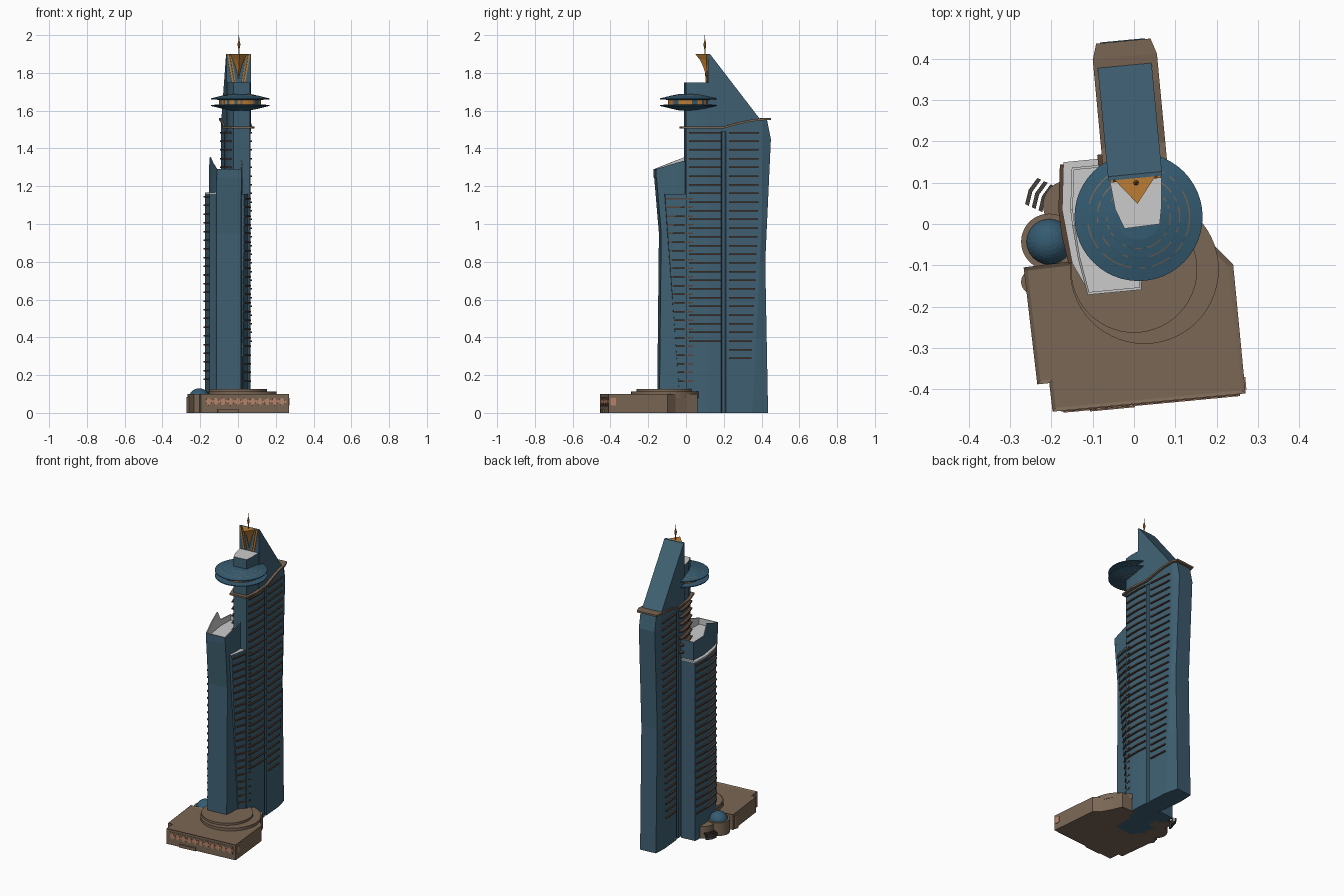
import bpy, bmesh, math, random
from mathutils import Matrix, Vector

if "Cube" in bpy.data.objects:
    bpy.data.objects.remove(bpy.data.objects["Cube"])

random.seed(4)
ROT = math.radians(5.4)          # plan rotation of the whole complex


def mat(name, r, g, b):
    m = bpy.data.materials.new(name)
    m.diffuse_color = (r, g, b, 1)
    m.use_nodes = True
    m.node_tree.nodes["Principled BSDF"].inputs["Base Color"].default_value = m.diffuse_color
    return m


GLASS = mat("blue_glass", .050, .118, .170)
STONE = mat("brown_stone", .195, .135, .090)
WHITE = mat("white_roof", .60, .60, .60)
ORANGE = mat("orange_metal", .50, .20, .035)
SLAT = mat("dark_brown_slat", .10, .055, .036)
COPPER = mat("copper_panel", .48, .235, .15)
DARK = mat("dark_metal", .06, .05, .045)
DISC = mat("disc_glass", .035, .105, .165)


def finish(name, bm, mats, local=True, smooth=False):
    bmesh.ops.recalc_face_normals(bm, faces=bm.faces)
    me = bpy.data.meshes.new(name)
    bm.to_mesh(me)
    bm.free()
    for m in mats:
        me.materials.append(m)
    ob = bpy.data.objects.new(name, me)
    bpy.context.collection.objects.link(ob)
    if local:
        ob.rotation_euler.z = ROT
    if smooth:
        bpy.context.view_layer.objects.active = ob
        ob.select_set(True)
        bpy.ops.object.shade_smooth_by_angle(angle=math.radians(35))
        ob.select_set(False)
    return ob


def add_loft(bm, sections, top=0):
    """Skin a stack of equal-length rings of 3D points; top is the cap's material."""
    rings = [[bm.verts.new(p) for p in s] for s in sections]
    n = len(rings[0])
    for a, b in zip(rings, rings[1:]):
        for i in range(n):
            bm.faces.new((a[i], a[(i + 1) % n], b[(i + 1) % n], b[i]))
    bm.faces.new(rings[0][::-1])
    bm.faces.new(rings[-1]).material_index = top


def loft(name, sections, mats, top=0, **kw):
    bm = bmesh.new()
    add_loft(bm, sections, top)
    return finish(name, bm, mats, **kw)


def flat(pts, z):
    return [(x, y, z) for x, y in pts]


def prism(name, pts, z0, z1, mats, top=0, **kw):
    return loft(name, [flat(pts, z0), flat(pts, z1)], mats, top, **kw)


def spin(name, prof, mats, centre, rule=None, steps=48, smooth=False):
    """Turn an (r, z) profile about a vertical axis."""
    bm = bmesh.new()
    vs = [bm.verts.new((r, 0, z)) for r, z in prof]
    es = [bm.edges.new(p) for p in zip(vs, vs[1:])]
    bmesh.ops.spin(bm, geom=vs + es, axis=(0, 0, 1), cent=(0, 0, 0), angle=math.tau, steps=steps)
    bmesh.ops.remove_doubles(bm, verts=bm.verts, dist=1e-5)
    if rule:
        for f in bm.faces:
            f.material_index = rule(f.calc_center_median())
    ob = finish(name, bm, mats, local=False, smooth=smooth)
    ob.location = (*centre, 0)
    return ob


def interp(z, table):
    for (a, u), (b, v) in zip(table, table[1:]):
        if z <= b:
            return u + (v - u) * max(0, z - a) / (b - a)
    return table[-1][1]


# --- main tower: long slab with chamfered, slightly waisted back ---
def back_y(z):
    return interp(z, [(0, .43), (.8, .415), (1.45, .445), (1.56, .42)])


def chamfer_y(z):
    return interp(z, [(0, .345), (1.0, .395), (1.6, .40)])


def crown_line(y):
    t = min(1, max(0, (y - .19) / .24))
    return 1.505 + .045 * math.sin(t * math.pi / 2)


def main_section(z):
    b, c = back_y(z), chamfer_y(z)
    return [(-.024, -.009), (.062, -.006), (.071, .05), (.077, .11), (.078, .18), (.07, .185),
            (.07, .2), (.078, .205), (.081, c), (.068, b), (-.04, b), (-.052, c),
            (-.052, .205), (-.044, .2), (-.044, .185), (-.05, .18), (-.049, .11), (-.04, .05)]


levels = [flat(main_section(z), z) for z in (0, .4, .8, 1.0, 1.45)]
levels.append([(x, y, crown_line(y)) for x, y in main_section(1.54)])
loft("main_tower", levels, [GLASS])

# nose of the tower rising through the disc, with pale roof
nose = [(-.024, -.009), (.062, -.006), (.071, .04), (.077, .115), (-.049, .115), (-.042, .04)]
prism("tower_nose", nose, 1.49, 1.75, [GLASS, WHITE], top=1)

# sloped crown wedge
wedge = [(.11, 1.49), (.39, 1.49), (.39, 1.55), (.12, 1.9), (.11, 1.9)]
loft("crown_wedge", [[(x, y, z) for y, z in wedge] for x in (-.052, .079)], [GLASS])

# stone cornice: level at the front, arched toward the back
bm = bmesh.new()
rows = []
for y in (-.03, .06, .15, .19, .23, .28, .34, .405, .443):
    w = .066 if y > .43 else (.056 if y < 0 else .078)
    z = crown_line(y)
    rows.append([(.016 + s * w, y, z + d) for s, d in ((-1, 0), (1, 0), (1, .011), (-1, .011))])
add_loft(bm, rows)
finish("cornice", bm, [STONE])


# --- front tower: lower slab with a pinched front face ---
def front_y(z):
    return interp(z, [(0, -.142), (.95, -.132), (1.28, -.16)])


def core_section(z):
    f = front_y(z)
    return [(-.128, f), (.003, f), (.018, -.05), (.025, .05), (-.03, .15),
            (-.137, .15), (-.15, .05), (-.143, -.07)]


loft("front_tower", [flat(core_section(z), z) for z in (0, .5, .95, 1.25)], [GLASS, WHITE], top=1)

# roof parapet: white inside, rising to a fin halfway along both long sides
bm = bmesh.new()
outer = core_section(1.28)
top = [1.29, 1.29, 1.325, 1.35, 1.29, 1.285, 1.295, 1.32]
ring = outer[:7] + [(-.149, .01)] + [outer[7]]
tops = top[:6] + [1.29, 1.355, 1.325]
cx, cy = -.065, 0
rings = [[], [], [], []]
for (x, y), t in zip(ring, tops):
    ix, iy = cx + (x - cx) * .93, cy + (y - cy) * .96
    for k, p in enumerate(((x, y, 1.245), (x, y, t), (ix, iy, t), (ix, iy, 1.245))):
        rings[k].append(bm.verts.new(p))
n = len(ring)
for k in range(4):
    a, b = rings[k], rings[(k + 1) % 4]
    for i in range(n):
        f = bm.faces.new((a[i], a[(i + 1) % n], b[(i + 1) % n], b[i]))
        f.material_index = 1 if k in (1, 2) else 0
finish("roof_parapet", bm, [GLASS, WHITE])

# curved left bay with white ledge, and slanted right bay
bay_l = lambda z: [(-.13, front_y(z) + .012), (-.1, 0), (-.06, .165), (-.156, .165), (-.17, .05), (-.158, -.08)]
loft("left_bay", [flat(bay_l(z), z) for z in (0, .5, .95, 1.16)], [GLASS])
prism("left_bay_ledge", bay_l(1.2), 1.16, 1.168, [WHITE])


def bay_r(z):
    y = interp(z, [(0, -.03), (1.16, -.115)])
    return [(.0, y), (.022, y), (.052, -.01), (.066, .03), (.0, .04)]


loft("right_bay", [flat(bay_r(z), z) for z in (.1, 1.16)], [GLASS, WHITE], top=1)


# --- balcony slats ---
def slats(name, path, z0, z1, out, thick=.008):
    """Stacked thin slabs along path(z), pushed out sideways by out."""
    bm = bmesh.new()
    z = z1
    while z > z0:
        p = path(z)
        pts = [(x - out * .6, y) for x, y in p] + [(x + out, y) for x, y in p[::-1]]
        add_loft(bm, [flat(pts, z), flat(pts, z + thick)])
        z -= .046
    finish(name, bm, [SLAT])


slats("right_front_slats", lambda z: [(.064, .01), (.071, .05), (.077, .11), (.078, .175)], .33, 1.48, .009)
slats("right_back_slats", lambda z: [(.078, .22), (.08, chamfer_y(z) - .02)], .28, 1.48, .009)
slats("left_front_slats", lambda z: [(-.032, .02), (-.042, .06), (-.05, .11), (-.051, .175)], 1.2, 1.48, -.022)
slats("left_back_slats", lambda z: [(-.052, .22), (-.052, chamfer_y(z) - .02)], .15, 1.48, -.009)
slats("right_bay_slats", lambda z: [bay_r(z)[1], (.052, -.01), (.066, .03)], .15, 1.13, .007)
slats("left_bay_slats", lambda z: [bay_l(z)[5], (-.168, -.01), (-.17, .05), (-.156, .16)], .13, 1.14, -.009)

# --- observation disc ---
up = [(0, 1.69), (.055, 1.688), (.075, 1.684), (.078, 1.683), (.098, 1.679), (.101, 1.678),
      (.122, 1.673), (.125, 1.672), (.155, 1.665), (.155, 1.66), (.112, 1.657)]
prof = up + [(r, 3.29 - z) for r, z in up[::-1]]


def disc_rule(c):
    r = math.hypot(c.x, c.y)
    if abs(c.z - 1.645) < .005:                       # recessed band
        return random.choice((0, 1, 2, 2))
    if any(abs(r - k) < .0015 for k in (.0765, .0995, .1235)):
        return 1 if random.random() < .6 else 0       # dashed rings
    return 0


spin("observation_disc", prof, [DISC, STONE, ORANGE], (.011, .017), disc_rule)

# --- crown ornament and mast ---
horn = []
for z, s in ((1.77, .04), (1.80, .16), (1.84, .38), (1.87, .62), (1.9, 1)):
    horn.append([(.013 - .05 * s, .111, z), (.013 + .05 * s, .111, z), (.013, .111 - .063 * s, z)])
loft("crown_horn", horn, [ORANGE])
for side in (-1, 1):
    x = lambda d: .0135 + side * d
    for nm, a, b, w in (("outer", .062, .036, .009), ("inner", .046, .022, .006)):
        pts = [(x(a), 1.9), (x(a - w), 1.9), (x(b - w), 1.752), (x(b), 1.752)]
        loft(f"crown_brace_{nm}", [[(px, y, pz) for px, pz in pts] for y in (.112, .105)], [ORANGE])
spin("mast", [(0, 1.84), (.003, 1.84), (.003, 1.925), (.007, 1.945), (.007, 1.955), (.002, 1.975),
              (.0012, 2.0), (0, 2.0)], [ORANGE], (.005, .1), steps=8)

# --- podium ---
pod = [(-.267, -.105), (-.234, -.388), (-.205, -.385), (-.197, -.454), (.27, -.41), (.24, -.098),
       (.197, -.055), (.166, .0), (.14, .06), (-.1, .06), (-.15, -.09)]
bm = bmesh.new()
add_loft(bm, [flat(pod, 0), flat(pod, .1)])
bm.normal_update()
roof = [f for f in bm.faces if f.normal.z > .9]
bmesh.ops.inset_region(bm, faces=roof, thickness=.012)
bmesh.ops.translate(bm, verts=roof[0].verts, vec=(0, 0, -.005))
finish("podium", bm, [STONE], local=False)


def round_slab(name, centre, r, z0, z1, m=STONE):
    spin(name, [(0, z0), (r, z0), (r, z1), (0, z1)], [m], centre, steps=56, smooth=True)


round_slab("lower_terrace", (.025, -.11), .18, .08, .113)
round_slab("upper_terrace", (.0, -.11), .153, .1, .127)
round_slab("dome_ring", (-.205, -.043), .068, 0, .085)
round_slab("corner_drum", (-.243, -.14), .03, 0, .085)
round_slab("garden_drum", (-.16, .045), .06, 0, .08)
dome = [(.056 * math.cos(a), .075 + .055 * math.sin(a)) for a in [i * math.pi / 16 for i in range(9)]]
spin("glass_dome", dome, [DISC], (-.205, -.043), steps=24)

# copper frieze with round medallions along the podium front
A, B = Vector((-.197, -.454, 0)), Vector((.27, -.41, 0))
D = (B - A).normalized()
N = Vector((D.y, -D.x, 0))


def plate(name, t0, t1, z0, z1, depth, m):
    base = [A + D * t0 - N * .002, A + D * t1 - N * .002, A + D * t1 + N * depth, A + D * t0 + N * depth]
    prism(name, [(p.x, p.y) for p in base], z0, z1, [m], local=False)


plate("frieze", .02, .45, .035, .085, .002, STONE)
bm = bmesh.new()
for i in range(11):
    c = A + D * (.04 + i * .039)
    for w, h, dx in ((.014, .02, 0), (.006, .009, .0195)):
        pts = [(c + D * (dx + w * math.cos(k * math.tau / 8)), .06 + h * math.sin(k * math.tau / 8)) for k in range(8)]
        add_loft(bm, [[(*(p + N * d).xy, z) for p, z in pts] for d in (0, .005)])
finish("frieze_medallions", bm, [COPPER], local=False)
plate("entrance_canopy", .09, .2, .0, .02, .008, STONE)
S = Vector((-.234, -.388, 0))
loft("side_panel", [[(.27 - .0955 * (y + .41) + d, y, z) for y, z in ((-.4, .04), (-.37, .04), (-.37, .08), (-.4, .08))]
                    for d in (-.003, .003)], [COPPER], local=False)

# small curved pergola behind the dome
for i in range(3):
    bm = bmesh.new()
    arc = [math.radians(60 + 15 * k) for k in range(5)]
    r0 = .012 + .018 * i
    u, v = Vector((-.9, .42)), Vector((.42, .9))
    o = Vector((-.228, .07)) + u * (r0 - .03)
    pts = [o + v * s + u * w for s, w in ((-.035, -.005), (0, .002), (.035, -.005), (.035, .005), (0, .012), (-.035, .005))]
    add_loft(bm, [flat(pts, .0 if i == 1 else .025), flat(pts, .04)])
    finish("pergola_beam", bm, [DARK], local=False)
